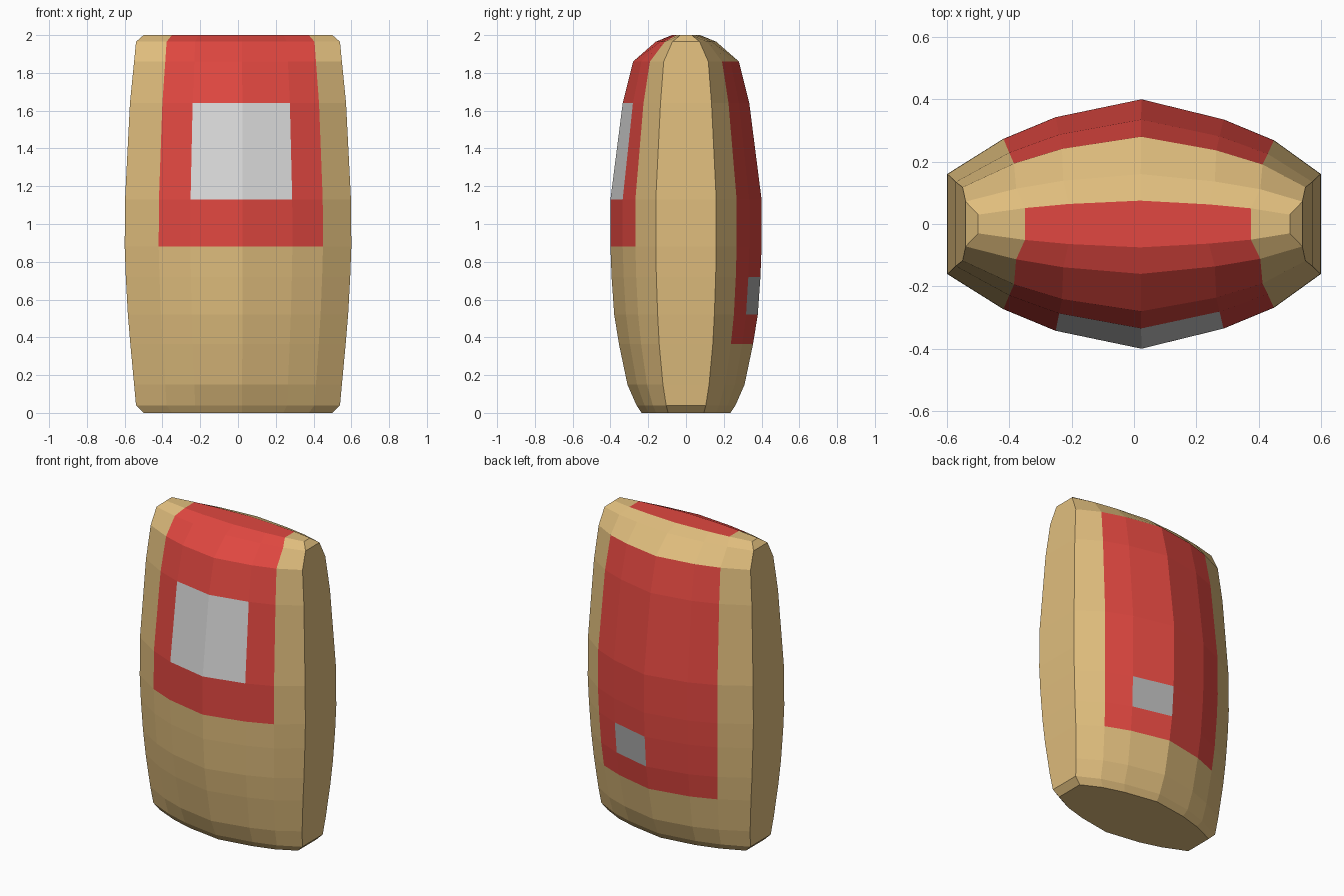
import bpy, bmesh

if "Cube" in bpy.data.objects:
    bpy.data.objects.remove(bpy.data.objects["Cube"])

def material(name, rgb):
    m = bpy.data.materials.new(name)
    m.diffuse_color = (*rgb, 1)
    m.use_nodes = True
    m.node_tree.nodes["Principled BSDF"].inputs["Base Color"].default_value = m.diffuse_color
    return m

mats = [material("tan sack", (0.74, 0.51, 0.205)),
        material("red print", (0.75, 0.064, 0.052)),
        material("white label", (0.70, 0.70, 0.70)),
        material("grey label", (0.43, 0.43, 0.43))]
TAN, RED, WHITE, GREY = range(4)

# Rings: height, half width, half depth at the sides, half depth at the middle
rings = [(0.00, 0.50, 0.095, 0.235), (0.04, 0.54, 0.105, 0.262),
         (0.15, 0.55, 0.122, 0.310), (0.365, 0.57, 0.142, 0.355),
         (0.52, 0.583, 0.15, 0.380), (0.72, 0.594, 0.157, 0.394),
         (0.88, 0.60, 0.16, 0.40), (1.13, 0.598, 0.16, 0.40),
         (1.64, 0.572, 0.135, 0.335), (1.86, 0.55, 0.118, 0.28),
         (1.965, 0.54, 0.072, 0.16), (2.00, 0.50, 0.03, 0.075)]
# Columns across the width: relative position, bulge amount
columns = [(-1, 0), (-0.7, 0.47), (-0.42, 0.76), (0.04, 1),
           (0.48, 0.73), (0.75, 0.45), (1, 0)]
NC = len(columns) - 1

def panel_colour(z0, z1, col, front):
    """Colour rule for the wall panels of the sack."""
    z = (z0 + z1) / 2
    if not 1 <= col <= 4:
        return TAN
    if front:
        if 1.13 < z < 1.64 and col in (2, 3):
            return WHITE
        return RED if z > 0.88 else TAN
    if 0.52 < z < 0.72 and col == 3:
        return GREY
    return RED if 0.365 < z < 1.86 else TAN

bm = bmesh.new()
walls = {}
for s in (-1, 1):
    walls[s] = [[bm.verts.new((u * w, s * (side + (mid - side) * f), z))
                 for u, f in columns] for z, w, side, mid in rings]

def face(verts, colour):
    f = bm.faces.new(verts)
    f.material_index = colour

# Front and back walls
for s in (-1, 1):
    for r in range(len(rings) - 1):
        a, b = walls[s][r], walls[s][r + 1]
        for c in range(NC):
            face((a[c], a[c + 1], b[c + 1], b[c]),
                 panel_colour(rings[r][0], rings[r + 1][0], c, s < 0))

front, back = walls[-1], walls[1]
# Narrow flat sides
for r in range(len(rings) - 1):
    for c in (0, NC):
        face((front[r][c], back[r][c], back[r + 1][c], front[r + 1][c]), TAN)
# Bottom and top closing strips
for r in (0, len(rings) - 1):
    for c in range(NC):
        face((front[r][c], front[r][c + 1], back[r][c + 1], back[r][c]),
             RED if r and 1 <= c <= 4 else TAN)

bmesh.ops.recalc_face_normals(bm, faces=bm.faces)
mesh = bpy.data.meshes.new("sack")
bm.to_mesh(mesh)
bm.free()
for m in mats:
    mesh.materials.append(m)
bpy.context.collection.objects.link(bpy.data.objects.new("sack", mesh))
